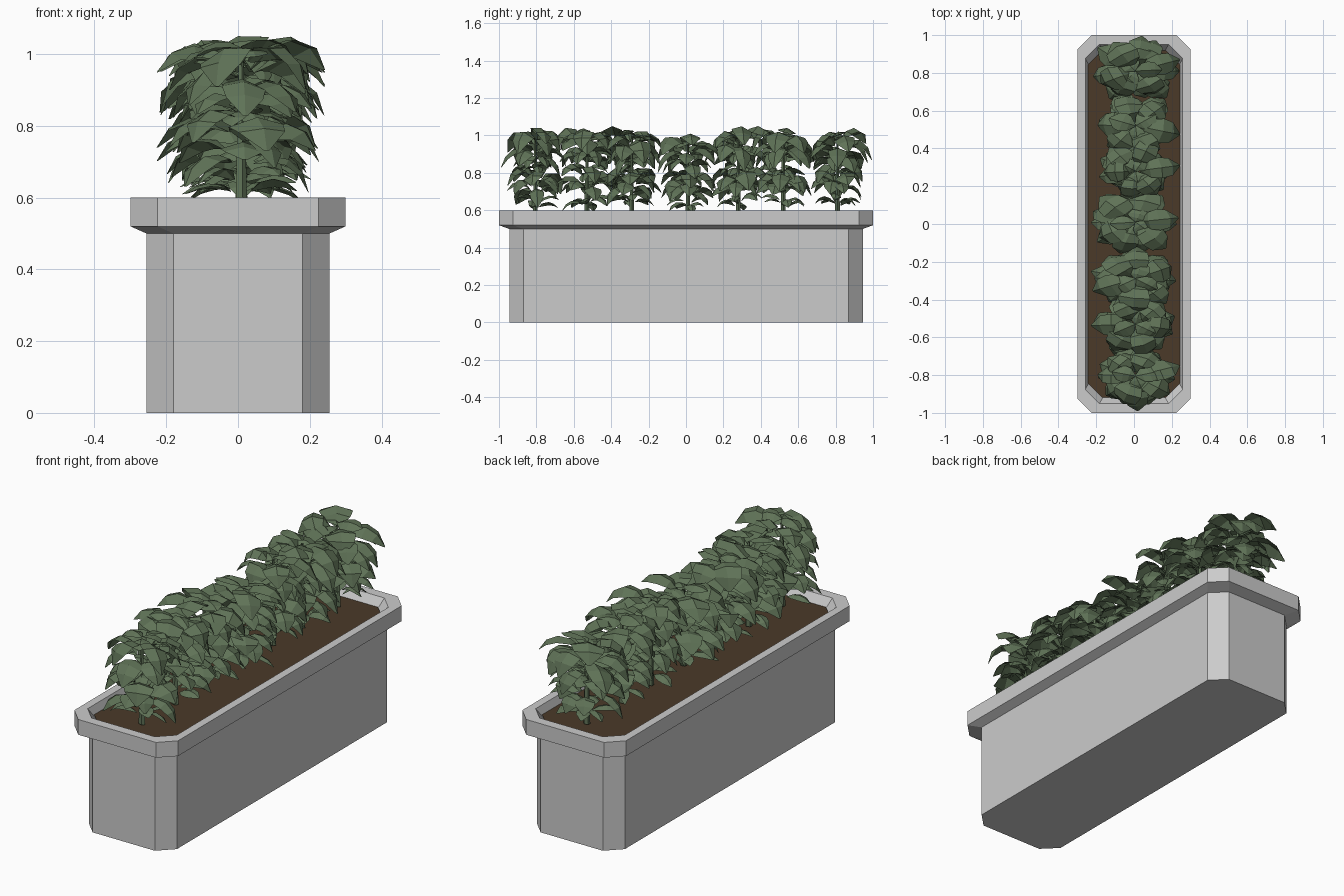
import bpy, math, random
from mathutils import Vector

if "Cube" in bpy.data.objects:
    bpy.data.objects.remove(bpy.data.objects["Cube"])

random.seed(11)


def material(name, rgb):
    m = bpy.data.materials.new(name)
    m.diffuse_color = (*rgb, 1)
    m.use_nodes = True
    m.node_tree.nodes["Principled BSDF"].inputs["Base Color"].default_value = m.diffuse_color
    return m


def add_object(name, verts, faces, mat=None):
    me = bpy.data.meshes.new(name)
    me.from_pydata(verts, [], faces)
    me.update()
    ob = bpy.data.objects.new(name, me)
    bpy.context.collection.objects.link(ob)
    if mat:
        me.materials.append(mat)
    return ob


def octagon(hx, hy, c, z):
    """Rectangle with cut corners, counter-clockwise."""
    return [(hx, -hy + c, z), (hx, hy - c, z), (hx - c, hy, z), (-hx + c, hy, z),
            (-hx, hy - c, z), (-hx, -hy + c, z), (-hx + c, -hy, z), (hx - c, -hy, z)]


leaf_mat = material("leaf_green", (0.115, 0.17, 0.095))
soil_mat = material("soil_brown", (0.07, 0.042, 0.022))

# Planter: outer wall, flared rim, inner lip
profile = [(0.255, 0.945, 0.075, 0.0), (0.255, 0.945, 0.075, 0.5), (0.30, 1.0, 0.075, 0.52),
           (0.30, 1.0, 0.075, 0.6), (0.258, 0.95, 0.075, 0.6), (0.238, 0.915, 0.075, 0.545)]
verts = [p for ring in profile for p in octagon(*ring)]
faces = [tuple(reversed(range(8)))]
for k in range(len(profile) - 1):
    for i in range(8):
        j = (i + 1) % 8
        faces.append((k * 8 + i, k * 8 + j, k * 8 + 8 + j, k * 8 + 8 + i))
add_object("planter_box", verts, faces)

# Soil
add_object("soil", octagon(0.243, 0.918, 0.075, 0.56), [tuple(range(8))], soil_mat)


def add_leaf(verts, faces, az, r0, z0, length, width, p0, p1):
    """Broad drooping leaf folded along its midrib."""
    out = Vector((math.cos(az), math.sin(az), 0))
    side = Vector((-math.sin(az), math.cos(az), 0))
    pos = out * r0 + Vector((0, 0, z0))
    n, base = 4, len(verts)
    roll = random.uniform(-0.3, 0.3)
    widths = (0.1, 0.8, 1.0, 0.85, 0.1)
    for i in range(n + 1):
        pitch = p0 + (p1 - p0) * i / n
        up = Vector((0, 0, math.cos(pitch))) - out * math.sin(pitch)
        w = width * widths[i] / 2
        for s in (-1, 0, 1):
            verts.append(pos + side * (s * w) + up * (s * roll - abs(s) * 0.3) * w)
        pos = pos + (out * math.cos(pitch) + Vector((0, 0, math.sin(pitch)))) * length / n
    for i in range(n):
        for s in range(2):
            a = base + i * 3 + s
            faces.append((a, a + 3, a + 4, a + 1))


# Leaf tiers: count, height, start radius, length, width, start and end pitch
tiers = [(3, 1.0, 0.0, 0.16, 0.13, 20, -50), (6, 0.965, 0.03, 0.28, 0.17, 40, -100),
         (6, 0.93, 0.05, 0.24, 0.15, 25, -95), (7, 0.87, 0.03, 0.21, 0.12, 30, -90),
         (6, 0.82, 0.02, 0.15, 0.08, 15, -60),
         (6, 0.765, 0.04, 0.25, 0.16, 40, -100), (7, 0.72, 0.04, 0.21, 0.13, 30, -85),
         (6, 0.64, 0.03, 0.17, 0.08, 30, -60)]


# Plants: leaf crown and stem
def add_plant(index, y, top):
    verts, faces = [], []
    for count, z, r, length, width, p0, p1 in tiers:
        turn = random.random() * 6.28
        for i in range(count):
            az = turn + (i + random.uniform(-0.25, 0.25)) * math.tau / count
            add_leaf(verts, faces, az, r, z + random.uniform(-0.025, 0.025),
                     length * random.uniform(0.85, 1.15), width * random.uniform(0.85, 1.15),
                     math.radians(p0 + random.uniform(-12, 12)),
                     math.radians(p1 + random.uniform(-20, 20)))
    b = len(verts)
    for z, r in ((0.55, 0.02), (1.0, 0.008)):
        verts += [Vector((r * math.cos(a * math.tau / 5), r * math.sin(a * math.tau / 5), z))
                  for a in range(5)]
    faces += [(b + i, b + (i + 1) % 5, b + 5 + (i + 1) % 5, b + 5 + i) for i in range(5)]
    zs = (top - 0.56) / (max(v.z for v in verts) - 0.56)
    xs = 0.235 / max(abs(v.x) for v in verts)
    ys = 0.185 / max(abs(v.y) for v in verts)
    pts = [(v.x * xs + 0.008, v.y * ys + y, max(0.565, 0.56 + (v.z - 0.56) * zs)) for v in verts]
    add_object(f"plant_{index}", pts, faces, leaf_mat)


for k, (y, top) in enumerate([(-0.805, 1.04), (-0.53, 1.04), (-0.29, 1.05), (0.01, 1.01),
                              (0.28, 1.05), (0.52, 1.04), (0.81, 1.04)]):
    add_plant(k + 1, y, top)
